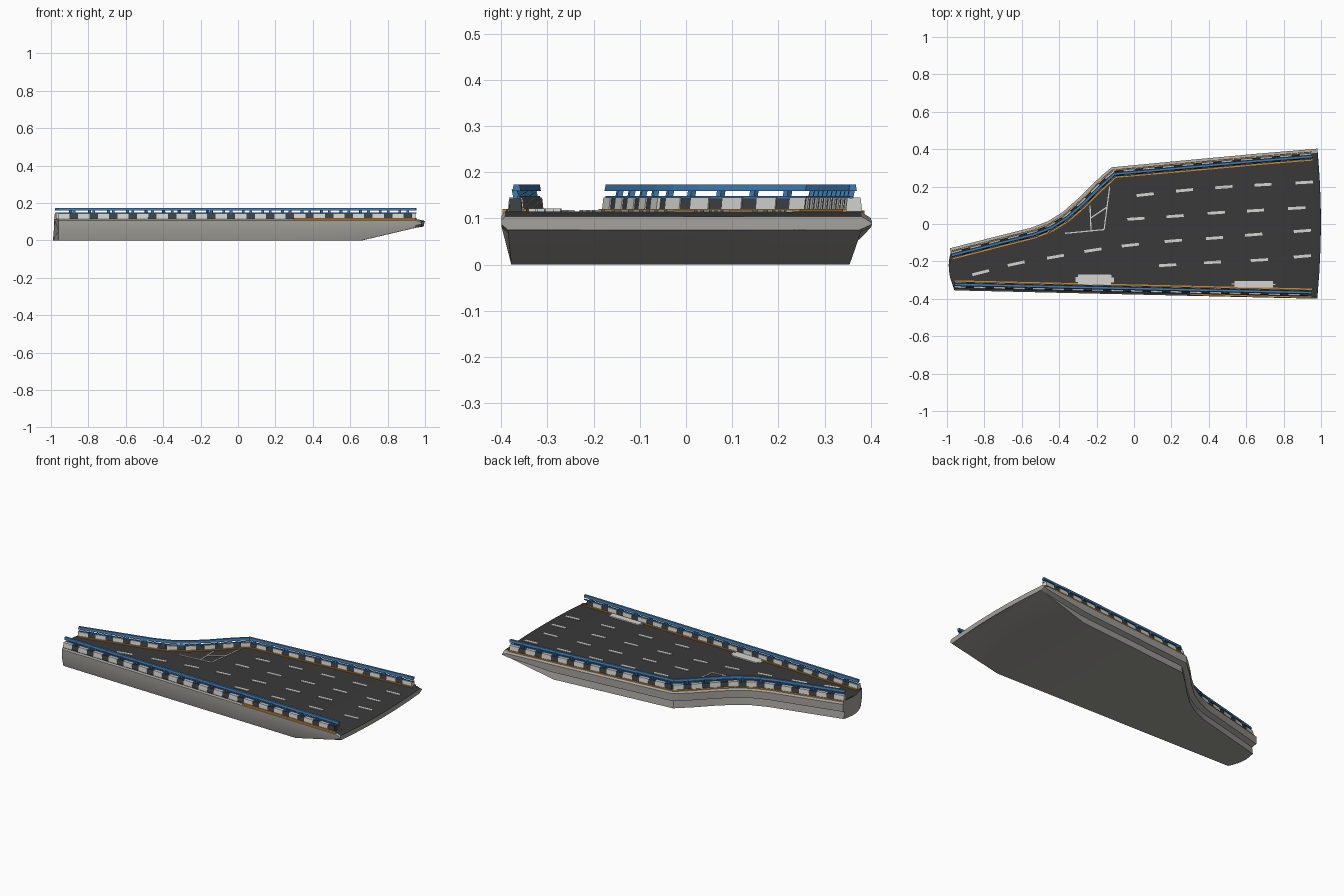
import bpy, bmesh, math
from mathutils import Vector, Matrix

if "Cube" in bpy.data.objects:
    bpy.data.objects.remove(bpy.data.objects["Cube"])


def material(name, r, g, b):
    m = bpy.data.materials.new(name)
    m.use_nodes = True
    m.diffuse_color = (r, g, b, 1)
    bsdf = m.node_tree.nodes["Principled BSDF"]
    bsdf.inputs["Base Color"].default_value = (r, g, b, 1)
    bsdf.inputs["Roughness"].default_value = 0.8
    return m


concrete = material("concrete", 0.37, 0.36, 0.33)
asphalt = material("asphalt", 0.042, 0.042, 0.042)
white = material("white_paint", 0.66, 0.66, 0.63)
charcoal = material("charcoal_block", 0.05, 0.055, 0.06)
blue = material("blue_rail", 0.05, 0.2, 0.44)
orange = material("orange_edge", 0.62, 0.27, 0.03)
TOP = 0.115


def finish(name, bm, *mats):
    bmesh.ops.recalc_face_normals(bm, faces=bm.faces)
    mesh = bpy.data.meshes.new(name)
    bm.to_mesh(mesh)
    bm.free()
    obj = bpy.data.objects.new(name, mesh)
    bpy.context.collection.objects.link(obj)
    for m in mats:
        mesh.materials.append(m)
    return obj


def offset(path, d):
    """Shift a path sideways, positive toward the back."""
    out = []
    for i, p in enumerate(path):
        a = (p - path[i - 1]).normalized() if i else Vector((0, 0))
        b = (path[i + 1] - p).normalized() if i < len(path) - 1 else Vector((0, 0))
        t = (a + b).normalized()
        out.append(p + Vector((-t.y, t.x)) * d)
    return out


def loft(bm, rings):
    """Skin closed rings and cap both ends."""
    loops = [[bm.verts.new(p) for p in r] for r in rings]
    n = len(loops[0])
    for a, b in zip(loops, loops[1:]):
        for k in range(n):
            bm.faces.new((a[k], a[(k + 1) % n], b[(k + 1) % n], b[k]))
    bm.faces.new(loops[0])
    bm.faces.new(loops[-1])


def sweep(name, path, half, z0, z1, mat, top_scale=1.0):
    """Run a trapezoid section along a path."""
    lo, hi = half, half * top_scale
    sides = [(offset(path, d), z) for d, z in ((-lo, z0), (lo, z0), (hi, z1), (-hi, z1))]
    bm = bmesh.new()
    loft(bm, [[(s[i].x, s[i].y, z) for s, z in sides] for i in range(len(path))])
    return finish(name, bm, mat)


def box(bm, x, y, z, size, angle=0.0, lean=0.0, taper=1.0):
    mat = (Matrix.Translation((x, y, z)) @ Matrix.Rotation(angle, 4, 'Z')
           @ Matrix.Rotation(lean, 4, 'X') @ Matrix.Diagonal((*size, 1)))
    verts = bmesh.ops.create_cube(bm, size=1)["verts"]
    for v in verts:
        if v.co.z > 0:
            v.co.y *= taper
        v.co = mat @ v.co


def walk(path, start, step):
    """Yield evenly spaced points and headings along a path."""
    travelled, target = 0.0, start
    for a, b in zip(path, path[1:]):
        seg = b - a
        while target <= travelled + seg.length:
            yield a + seg * ((target - travelled) / seg.length), math.atan2(seg.y, seg.x)
            target += step
        travelled += seg.length


# Plan outline: straight front edge, stepped back edge
back = [Vector(p) for p in (
    (-0.985, -0.13), (-0.75, -0.07), (-0.55, -0.02), (-0.46, 0.015), (-0.38, 0.065),
    (-0.30, 0.135), (-0.22, 0.215), (-0.16, 0.27), (-0.12, 0.303), (0.3, 0.343),
    (0.66, 0.376), (0.95, 0.4), (0.98, 0.403))]
front = [Vector((max(p.x, -0.96), -0.355 - 0.023 * (max(p.x, -0.96) + 0.96))) for p in back]

# Concrete body with sloping underside at the wide end and asphalt on top
f_in, f_deck = offset(front, 0.014), offset(front, 0.008)
b_in, b_deck = offset(back, -0.028), offset(back, -0.022)
mids = [k / 6 for k in range(1, 6)]
rings = []
for i, (f, b) in enumerate(zip(front, back)):
    last = i == len(back) - 1
    zb = max(0.0, (b.x - 0.66) * 0.235)
    lip, zt = max(0.055, zb + 0.012), 0.104 if last else TOP
    bulge = -0.02 if i == 0 else 0.018 if last else 0

    def across(a, c, t, z):
        p = a.lerp(c, t)
        return (p.x + bulge * 4 * t * (1 - t), p.y, z)

    fi, fd, bi, bd = f_in[i], f_deck[i], b_in[i], b_deck[i]
    rings.append(
        [(fi.x, fi.y, zb), (f.x, f.y, lip), (f.x, f.y, zt - 0.008), (fd.x, fd.y, zt)]
        + [across(fd, bd, t, zt) for t in mids]
        + [(bd.x, bd.y, zt), (b.x, b.y, zt - 0.014), (b.x, b.y, lip)]
        + [(bi.x, bi.y, max(zb, lip - 0.012)), (bi.x, bi.y + 0.006, zb)]
        + [across(fi, bi, t, zb) for t in reversed(mids)])
bm = bmesh.new()
loft(bm, rings)
bmesh.ops.recalc_face_normals(bm, faces=bm.faces)
for face in bm.faces:
    c = face.calc_center_median()
    if face.normal.z > 0.85 and c.z > 0.107:
        face.material_index = 1
body = finish("bridge_body", bm, concrete, asphalt)
bpy.context.view_layer.objects.active = body
body.select_set(True)
bpy.ops.object.shade_smooth_by_angle(angle=math.radians(25))
body.select_set(False)

# Barriers: alternating blocks, posts, rails and edge strips
for side, edge, sign in (("front", front[:-1], 1), ("back", back[:-1], -1)):
    centre = offset(edge, sign * (0.029 if sign > 0 else 0.036))
    pale, dark, posts = bmesh.new(), bmesh.new(), bmesh.new()
    for p, a in walk(centre, 0.03, 0.105):
        box(pale, p.x, p.y, TOP + 0.015, (0.06, 0.036, 0.03), a, 0, 0.8)
    for p, a in walk(centre, 0.0825, 0.105):
        box(dark, p.x, p.y, TOP + 0.014, (0.045, 0.03, 0.028), a, 0, 0.8)
        box(posts, p.x, p.y, 0.151, (0.014, 0.012, 0.026), a, 0.2 * sign)
    finish(side + "_white_blocks", pale, white)
    finish(side + "_dark_blocks", dark, charcoal)
    finish(side + "_rail_posts", posts, blue)
    rail = offset(centre, sign * 0.003)
    sweep(side + "_top_rail", rail, 0.009, 0.159, 0.174, blue, 0.7)
    sweep(side + "_lower_rail", offset(centre, sign * 0.007), 0.003, 0.143, 0.149, blue)
    sweep(side + "_inner_edge_strip", offset(centre, sign * 0.021), 0.004, 0.11, 0.121, orange)
sweep("front_outer_edge_strip", [p for p in offset(front, 0.006) if 0.25 < p.x < 0.97],
      0.004, 0.108, 0.12, orange)
sweep("back_outer_edge_strip", offset(back, -0.015)[:-1], 0.002, 0.106, 0.117, orange)

# Lane dashes
lanes = (
    ((0.06, 0.157), (0.27, 0.18), (0.48, 0.197), (0.69, 0.21), (0.91, 0.222)),
    ((0.01, 0.028), (0.22, 0.042), (0.44, 0.06), (0.65, 0.072), (0.87, 0.085)),
    ((-0.82, -0.26), (-0.63, -0.212), (-0.42, -0.175), (-0.22, -0.14), (-0.02, -0.113),
     (0.21, -0.09), (0.43, -0.075), (0.64, -0.057), (0.9, -0.037)),
    ((0.18, -0.22), (0.42, -0.205), (0.67, -0.193), (0.9, -0.173)))
bm = bmesh.new()
for lane in lanes:
    for i, (x, y) in enumerate(lane):
        a, b = lane[max(i - 1, 0)], lane[min(i + 1, len(lane) - 1)]
        box(bm, x, y, TOP + 0.001, (0.092, 0.015, 0.004), math.atan2(b[1] - a[1], b[0] - a[0]))
finish("lane_dashes", bm, white)

# Thin painted lines of the merge area
bm = bmesh.new()
for x0, y0, x1, y1 in ((-0.37, -0.05, -0.16, -0.03), (-0.16, -0.03, -0.13, 0.2),
                       (-0.23, -0.035, -0.235, 0.1), (-0.235, 0.03, -0.145, 0.09)):
    box(bm, (x0 + x1) / 2, (y0 + y1) / 2, TOP + 0.001,
        (math.hypot(x1 - x0, y1 - y0), 0.006, 0.003), math.atan2(y1 - y0, x1 - x0))
finish("merge_lines", bm, white)

# Pale plates beside the front barrier
for name, x, y, w, d in (("middle_plate", -0.21, -0.298, 0.205, 0.055),
                         ("end_plate", 0.64, -0.322, 0.235, 0.034)):
    bm = bmesh.new()
    box(bm, x, y, TOP + 0.003, (w, d, 0.008), -0.01)
    upright = [e for e in bm.edges if abs(e.verts[0].co.z - e.verts[1].co.z) > 0.005]
    bmesh.ops.bevel(bm, geom=upright, offset=0.014, segments=2, affect='EDGES')
    finish(name, bm, white)
